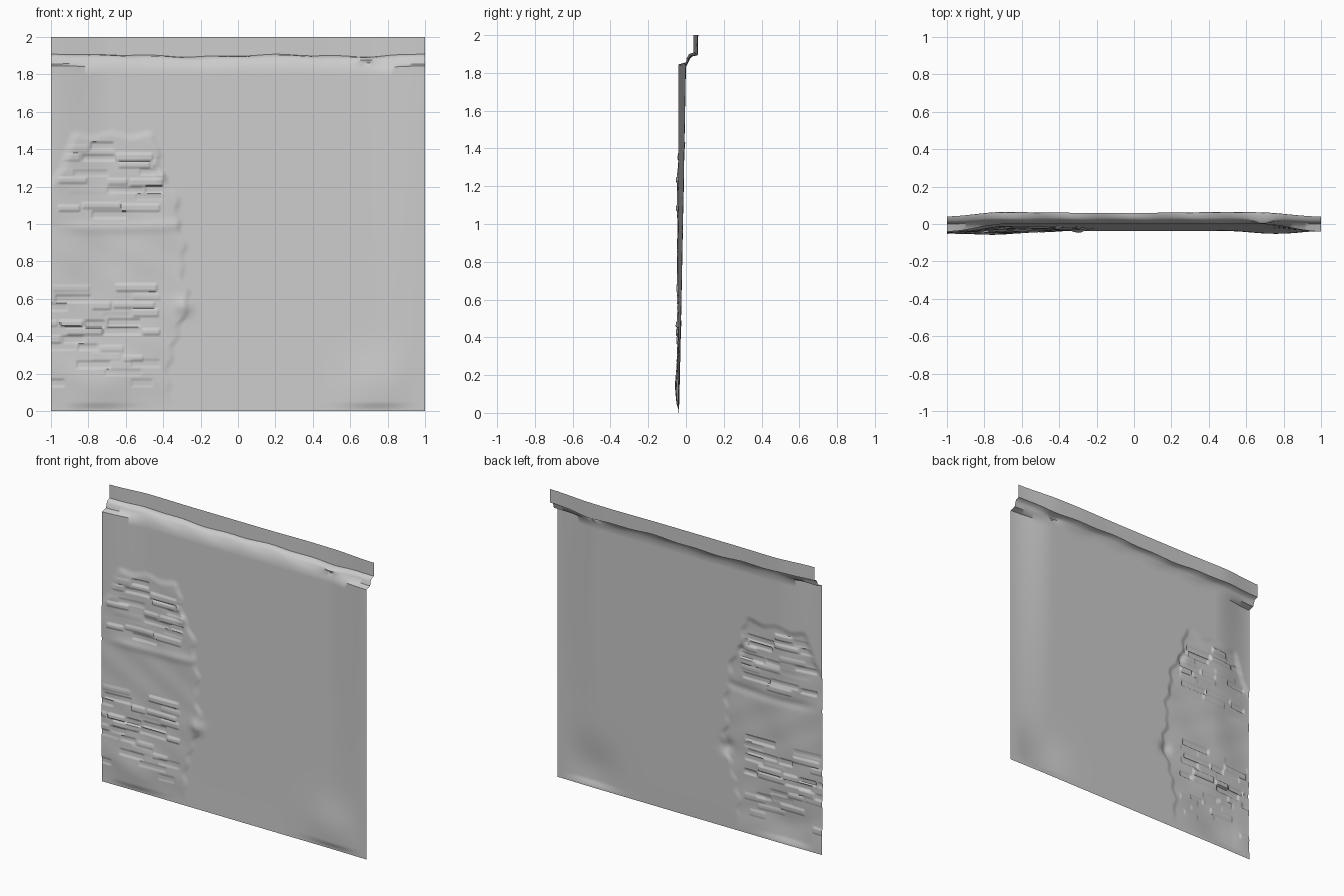
import bpy, bmesh, math, random

random.seed(4)
cube = bpy.data.objects.get("Cube")
if cube:
    bpy.data.objects.remove(cube)

plaster = bpy.data.materials.new("plaster_grey")
plaster.use_nodes = True
colour = (0.6, 0.6, 0.6, 1)
plaster.diffuse_color = colour
plaster.node_tree.nodes["Principled BSDF"].inputs["Base Color"].default_value = colour


def mix(a, b, t):
    return a + (b - a) * t


def step(a, b, v):
    t = min(1, max(0, (v - a) / (b - a)))
    return t * t * (3 - 2 * t)


def bell(v, centre, width):
    return math.exp(-((v - centre) / width) ** 2)


def along(points, v):
    """Piecewise linear lookup in (position, value) pairs."""
    for (a, p), (b, q) in zip(points, points[1:]):
        if v <= b:
            return mix(p, q, max(0, (v - a) / (b - a)))
    return points[-1][1]


# Outline of the worn patch: right and left limits by height
PATCH_RIGHT = [(0, -.37), (.35, -.35), (.5, -.27), (.62, -.27), (.9, -.29),
               (1.1, -.31), (1.25, -.38), (1.5, -.46)]
PATCH_LEFT = [(0, -1.1), (1.15, -1.06), (1.3, -.95), (1.5, -.88)]

# Exposed bricks: (x0, x1, z0, z1, height), in two bands of courses
bricks = []
for low, high, right in ((.14, .68, -.42), (1.03, 1.42, -.4)):
    z = low
    while z < high:
        x = -1.05 + random.uniform(0, .1)
        while x < right - .04:
            end = min(right, x + random.uniform(.08, .22))
            if random.random() < .6:
                lift = random.uniform(-.009, .009)
                tilt = random.uniform(-.01, .01)
                bricks.append((x, end, z + tilt, z + .034 + tilt, lift))
            x = end + .012
        z += .045


def relief(x, z):
    """Outward height of the worn patch."""
    if x > -.2 or z > 1.56:
        return 0
    wobble = .012 * math.sin(z * 23) + .008 * math.sin(z * 51)
    edge = along(PATCH_RIGHT, z) + wobble
    inside = 1 - step(edge - .03, edge + .012, x)
    inside *= step(along(PATCH_LEFT, z) - .02, along(PATCH_LEFT, z) + .04, x)
    inside *= 1 - step(1.45, 1.5, z + .01 * math.sin(x * 30))
    inside *= step(.02, .2, z)
    h = .007 + .002 * math.sin(x * 17 + z * 9) * math.sin(z * 21)
    for x0, x1, z0, z1, lift in bricks:
        if x0 < x < x1 and z0 < z < z1:
            h += lift
    # Sagging plaster folds
    h += .006 * bell(z, .98 + .1 * (x + .7) ** 2, .03) * step(-1, -.8, x)
    h += .016 * bell(x, -.4, .035) * bell(z, 1.27, .04)
    return h * inside + .016 * bell(x, -.29, .045) * bell(z, .56 - .1 * (x + .29), .045)


def taper(x):
    return step(0, .32, 1 - abs(x))


def wall_point(x, z):
    """Leaning wall face, flat at both ends and swelling near the foot."""
    centre = mix(-.037, 0, (z / 1.84) ** .9)
    y = mix(-.04, centre, taper(x))
    swell = bell(abs(x), .74, .17) * bell(z, .14, .17) * step(0, .05, z)
    return x, y - .018 * swell * step(0, .15, 1 - abs(x)) - relief(x, z), z


# Cornice cross-sections (y, z), at the ends and in the middle
CORNICE_END = [(-.04, 1.845), (.0, 1.856), (.008, 1.885), (.016, 1.9),
               (.04, 1.908), (.04, 2)]
CORNICE_MID = [(.0, 1.838), (.012, 1.862), (.02, 1.88), (.034, 1.895),
               (.058, 1.9), (.06, 2)]


def cornice_point(x, row):
    (ya, za), (yb, zb) = CORNICE_END[row], CORNICE_MID[row]
    t = taper(x)
    y, z = mix(ya, yb, t), mix(za, zb, t)
    if row < 5:
        z += t * (.005 * math.sin(x * 7) + .003 * math.sin(x * 19 + row))
    if row >= 4:
        y += .005 * (bell(x, -.72, .2) + bell(x, .5, .2))
    if 0 < row < 4:
        y -= .018 * bell(x, .69, .06) * (row != 1)
    return x, y, z


# Wall panel: columns are closer together over the worn patch
columns = [-1 + i * .0075 for i in range(107)]
rest = 40
columns += [mix(columns[-1], 1, i / rest) for i in range(1, rest + 1)]
heights = [i * .0075 for i in range(208)]
heights += [mix(heights[-1], 1.83, i / 8) for i in range(1, 8)]

bm = bmesh.new()
rows = [[bm.verts.new(wall_point(x, z)) for x in columns] for z in heights]
rows += [[bm.verts.new(cornice_point(x, r)) for x in columns]
         for r in range(len(CORNICE_END))]
for lower, upper in zip(rows, rows[1:]):
    for i in range(len(columns) - 1):
        bm.faces.new((lower[i], lower[i + 1], upper[i + 1], upper[i]))

mesh = bpy.data.meshes.new("wall_panel")
bm.to_mesh(mesh)
bm.free()
mesh.materials.append(plaster)
wall = bpy.data.objects.new("wall_panel", mesh)
bpy.context.collection.objects.link(wall)

bpy.ops.object.select_all(action="DESELECT")
wall.select_set(True)
bpy.context.view_layer.objects.active = wall
bpy.ops.object.shade_smooth_by_angle(angle=math.radians(50))
